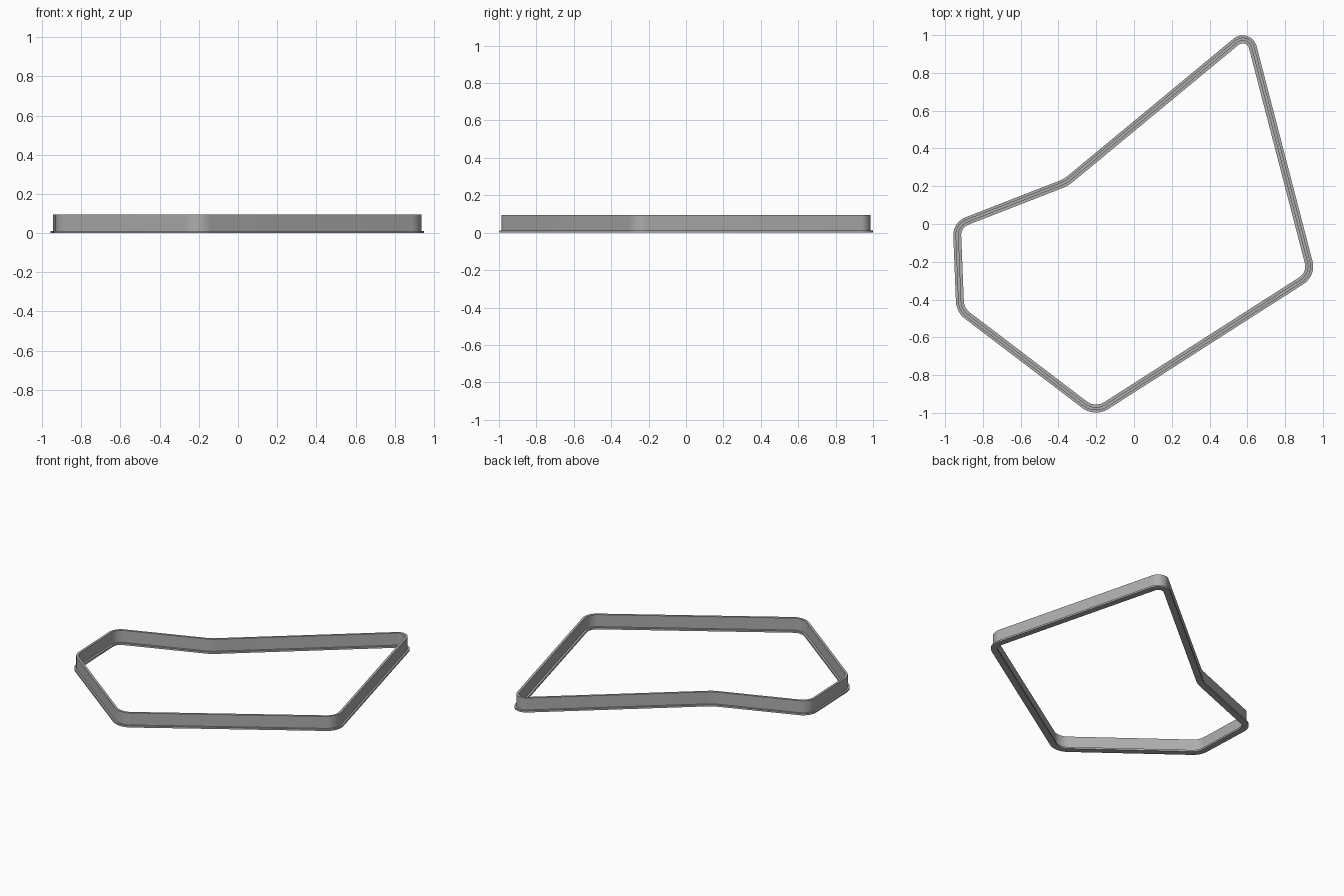
import bpy, bmesh, math
from mathutils import Vector

cube = bpy.data.objects.get("Cube")
if cube:
    bpy.data.objects.remove(cube, do_unlink=True)

# Centreline corners, counter-clockwise: x, y, rounding radius
CORNERS = [(0.607, 1.02, 0.055), (-0.36, 0.22, 0.18), (-0.938, -0.005, 0.08),
           (-0.92, -0.456, 0.1), (-0.206, -0.999, 0.1), (0.941, -0.265, 0.09)]

# Cross-section of wall and foot: outward offset, height
FOOT, FOOT_TOP, WALL_TOP = 0.021, 0.012, 0.095
OUT, IN = 0.009, -0.007
PROFILE = [(-FOOT, 0), (FOOT, 0), (FOOT, FOOT_TOP), (OUT, FOOT_TOP),
           (OUT, WALL_TOP), (IN, WALL_TOP), (IN, FOOT_TOP), (-FOOT, FOOT_TOP)]


def rounded_path(corners, steps=12):
    """Points and outward normals along the polygon with arc corners."""
    path = []
    for i, (x, y, r) in enumerate(corners):
        p = Vector((x, y))
        before = (p - Vector(corners[i - 1][:2])).normalized()
        after = (Vector(corners[(i + 1) % len(corners)][:2]) - p).normalized()
        turn = before.angle_signed(after) * -1      # positive is a left turn
        side = 1 if turn > 0 else -1
        start = p - before * r * math.tan(abs(turn) / 2)
        normal = Vector((before.y, -before.x))
        centre = start - normal * r * side
        base = math.atan2(normal.y, normal.x)
        for k in range(steps + 1):
            a = base + turn * k / steps
            n = Vector((math.cos(a), math.sin(a)))
            path.append((centre + n * r * side, n))
    return path


def sweep(name, path, profile, material):
    bm = bmesh.new()
    rings = [[bm.verts.new((*(p + n * off), z)) for off, z in profile]
             for p, n in path]
    m = len(profile)
    for i, ring in enumerate(rings):
        nxt = rings[(i + 1) % len(rings)]
        for j in range(m):
            k = (j + 1) % m
            bm.faces.new((ring[j], nxt[j], nxt[k], ring[k]))
    bmesh.ops.recalc_face_normals(bm, faces=bm.faces)
    mesh = bpy.data.meshes.new(name)
    bm.to_mesh(mesh)
    bm.free()
    mesh.materials.append(material)
    obj = bpy.data.objects.new(name, mesh)
    bpy.context.collection.objects.link(obj)
    bpy.ops.object.select_all(action='DESELECT')
    obj.select_set(True)
    bpy.context.view_layer.objects.active = obj
    bpy.ops.object.shade_smooth_by_angle(angle=math.radians(30))
    return obj


grey = bpy.data.materials.new("plain_grey")
grey.use_nodes = True
colour = (0.42, 0.42, 0.42, 1)
grey.diffuse_color = colour
grey.node_tree.nodes["Principled BSDF"].inputs["Base Color"].default_value = colour

# Thin wall standing on a wider foot
sweep("cutter_ring", rounded_path(CORNERS), PROFILE, grey)
